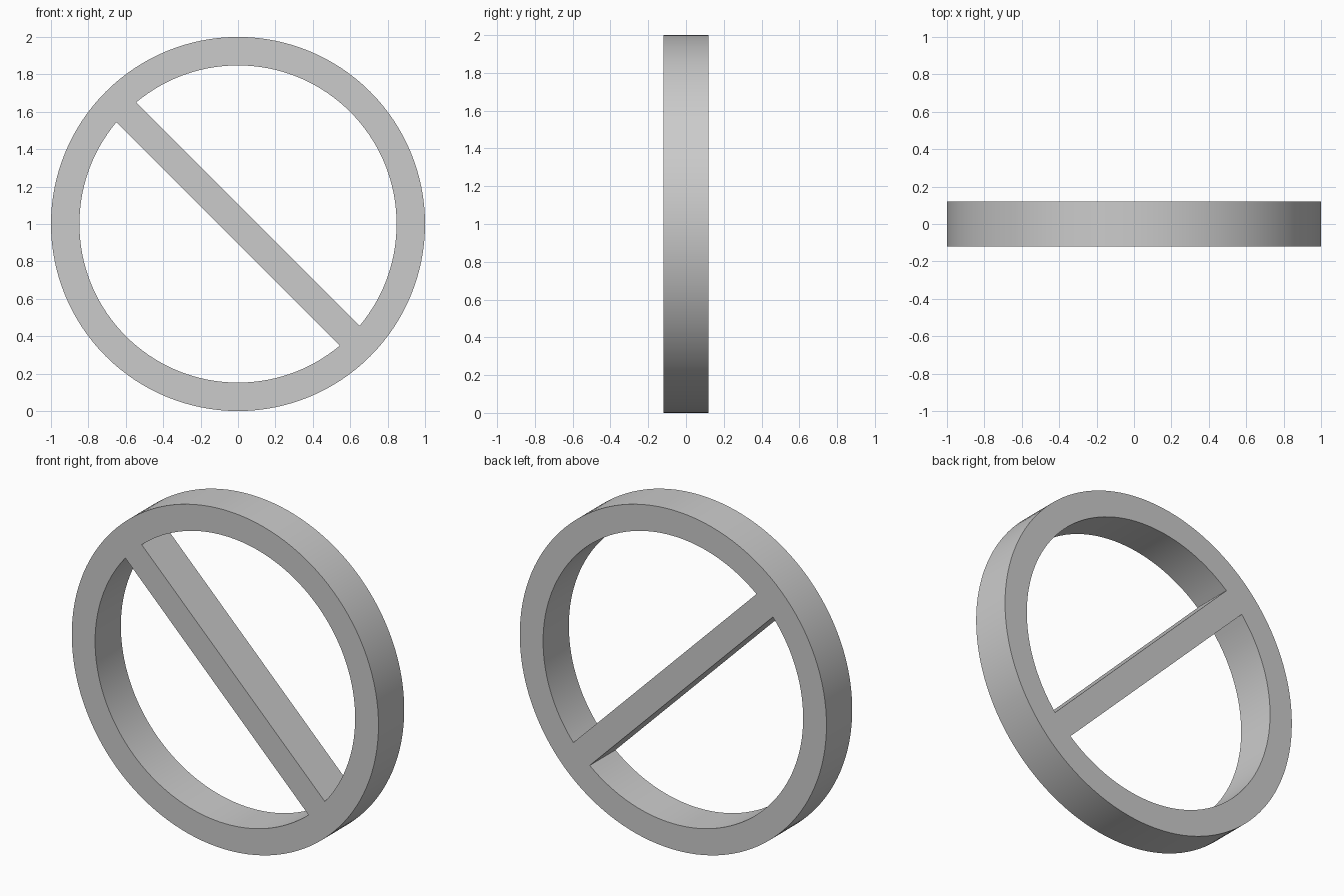
import bpy, bmesh
from math import sin, cos, asin, pi, radians

if "Cube" in bpy.data.objects:
    bpy.data.objects.remove(bpy.data.objects["Cube"])

OUTER, INNER = 1.0, 0.848   # ring radii
HALF_BAR = 0.0755           # half width of the diagonal bar
HALF_DEPTH = 0.12
TILT = radians(-45)         # bar runs from upper left to lower right


def arc(radius, start, end, steps):
    return [(radius * cos(start + (end - start) * i / steps),
             radius * sin(start + (end - start) * i / steps)) for i in range(steps + 1)]


# Outline: outer circle with two half-moon openings either side of the bar
a = asin(HALF_BAR / INNER)
outlines = [arc(OUTER, 0, 2 * pi, 128)[:-1]]
for turn in (TILT, TILT + pi):
    outlines.append(arc(INNER, turn + a, turn + pi - a, 64))

curve = bpy.data.curves.new("barred_ring", 'CURVE')
curve.dimensions = '2D'
curve.fill_mode = 'BOTH'
curve.extrude = HALF_DEPTH
for points in outlines:
    spline = curve.splines.new('POLY')
    spline.points.add(len(points) - 1)
    for p, (x, y) in zip(spline.points, points):
        p.co = (x, y, 0, 1)
    spline.use_cyclic_u = True

# Stand the ring upright and turn it into one solid mesh
ring = bpy.data.objects.new("barred_ring", curve)
bpy.context.collection.objects.link(ring)
ring.rotation_euler = (pi / 2, 0, 0)
ring.location.z = OUTER
bpy.context.view_layer.objects.active = ring
ring.select_set(True)
bpy.ops.object.convert(target='MESH')

bm = bmesh.new()
bm.from_mesh(ring.data)
bmesh.ops.remove_doubles(bm, verts=bm.verts, dist=0.0001)
bmesh.ops.recalc_face_normals(bm, faces=bm.faces)
bm.to_mesh(ring.data)
bm.free()
bpy.ops.object.shade_smooth_by_angle(angle=radians(30))
